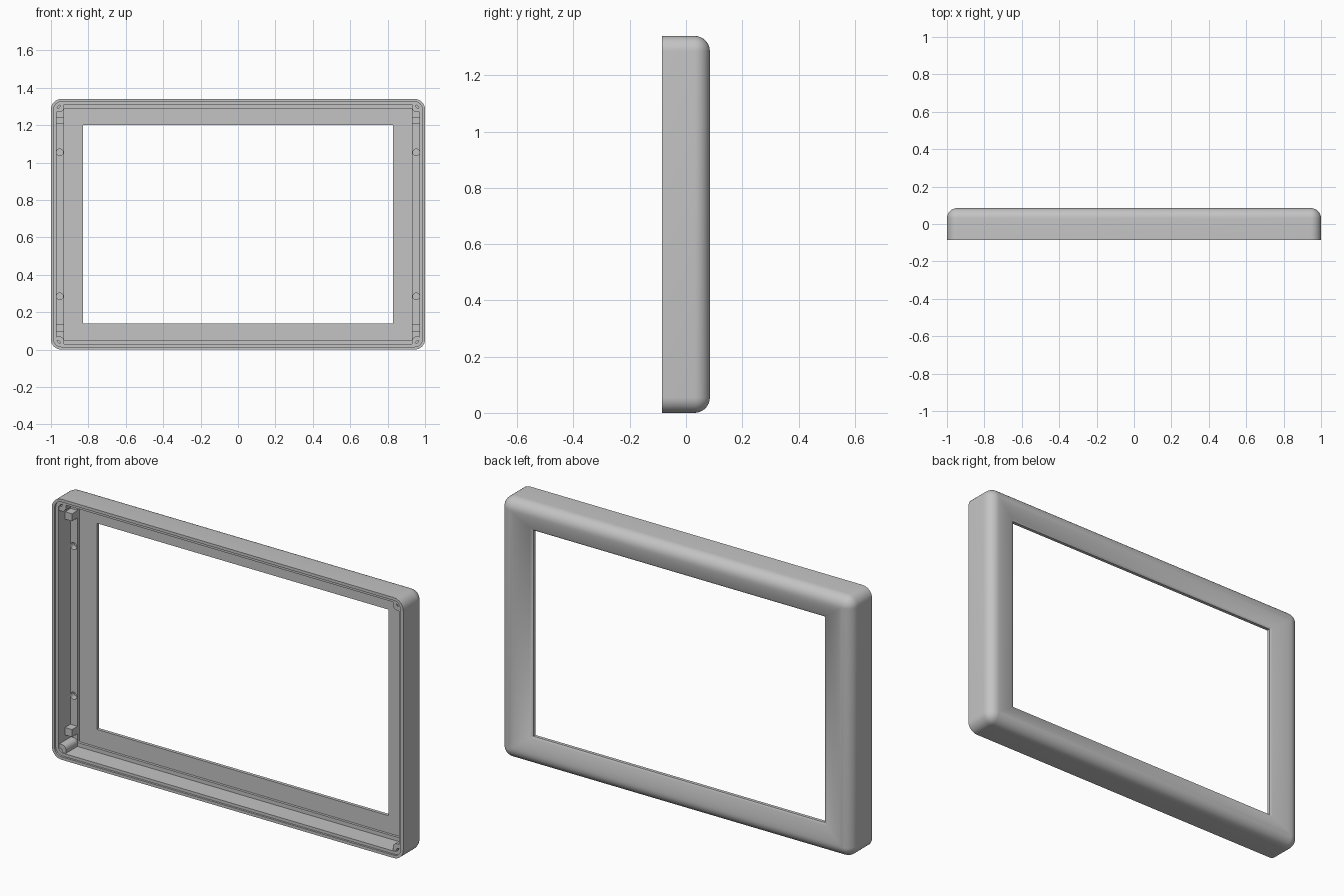
import bpy, bmesh
from math import sin, cos, pi

W, H, D = 1.0, 0.67, 0.085   # half width, half height, half depth
SEG = 8

if "Cube" in bpy.data.objects:
    bpy.data.objects.remove(bpy.data.objects["Cube"], do_unlink=True)

grey = bpy.data.materials.new("mid grey")
grey.use_nodes = True
grey.diffuse_color = (0.55, 0.55, 0.55, 1)
grey.node_tree.nodes["Principled BSDF"].inputs["Base Color"].default_value = (0.55, 0.55, 0.55, 1)


def rounded_loop(cx, cz, hx, hz, r, y):
    """Rounded rectangle in the XZ plane at depth y."""
    pts = []
    for q, (sx, sz) in enumerate([(1, 1), (-1, 1), (-1, -1), (1, -1)]):
        for i in range(SEG + 1):
            a = (q + i / SEG) * pi / 2
            pts.append((cx + sx * (hx - r) + r * cos(a), y, cz + sz * (hz - r) + r * sin(a)))
    return pts


def loft(name, parts, closed=False):
    """Skin each list of matching loops; join the ends or cap them."""
    bm = bmesh.new()
    for loops in parts:
        rings = [[bm.verts.new(p) for p in lp] for lp in loops]
        n = len(rings[0])
        for a, b in zip(rings, rings[1:] + (rings[:1] if closed else [])):
            for i in range(n):
                j = (i + 1) % n
                bm.faces.new((a[i], a[j], b[j], b[i]))
        if not closed:
            bm.faces.new(rings[0])
            bm.faces.new(rings[-1])
    bmesh.ops.remove_doubles(bm, verts=bm.verts, dist=1e-5)
    bmesh.ops.recalc_face_normals(bm, faces=bm.faces)
    mesh = bpy.data.meshes.new(name)
    bm.to_mesh(mesh)
    bm.free()
    ob = bpy.data.objects.new(name, mesh)
    bpy.context.collection.objects.link(ob)
    mesh.materials.append(grey)
    return ob


def smooth(ob):
    bpy.ops.object.select_all(action="DESELECT")
    ob.select_set(True)
    bpy.context.view_layer.objects.active = ob
    bpy.ops.object.shade_smooth_by_angle(angle=0.6)


# Frame section: (x inset, z inset, depth, corner radius)
R = 0.055
section = [(0, 0, -D, R)]
for i in range(9):                       # rounded outer back edge
    t = i / 8 * pi / 2
    inset = R * (1 - cos(t))
    section.append((inset, inset, D - R + R * sin(t), R - inset))
for i in range(1, 9):                    # back face falling to the opening
    u = i / 8
    section.append((R + 0.115 * u, R + 0.085 * u, D - 0.03 * u ** 1.7, 0))
section += [
    (0.17, 0.14, 0.038, 0),              # opening edge
    (0.07, 0.05, 0.038, 0.005),          # inner plate
    (0.07, 0.05, 0.025, 0.005),          # ledge step
    (0.03, 0.03, 0.025, 0.03),           # ledge
    (0.03, 0.03, -0.075, 0.03),          # cavity wall
    (0.015, 0.015, -0.075, 0.04),        # rim recess
    (0.015, 0.015, -D, 0.04),
]
frame = loft("frame", [[rounded_loop(0, H, W - ix, H - iz, r, y) for ix, iz, y, r in section]],
             closed=True)

# Locating holes in the side ledges
holes = loft("hole_cutter", [[rounded_loop(sx * 0.953, H + sz * 0.385, 0.018, 0.018, 0.018, y)
                              for y in (0.0, 0.055)] for sx in (-1, 1) for sz in (-1, 1)])
holes.hide_render = True
holes.hide_viewport = True
cut = frame.modifiers.new("holes", "BOOLEAN")
cut.object = holes
cut.solver = "EXACT"
smooth(frame)

# Corner screw posts with blind holes, and small blocks on the side walls
posts, blocks = [], []
for sx in (-1, 1):
    for sz in (-1, 1):
        px, pz = sx * 0.9575, H + sz * 0.6275
        hx, hz = sx * 0.964, H + sz * 0.634
        posts.append([rounded_loop(px, pz, 0.0275, 0.0275, 0.024, y) for y in (0.03, -0.07)]
                     + [rounded_loop(hx, hz, 0.013, 0.013, 0.013, y) for y in (-0.07, 0.0)])
        blocks.append([rounded_loop(sx * 0.952, H + sz * 0.555, 0.022, 0.019, 0, y)
                       for y in (0.03, -0.02)])
smooth(loft("screw_posts", posts))
loft("side_blocks", blocks)
